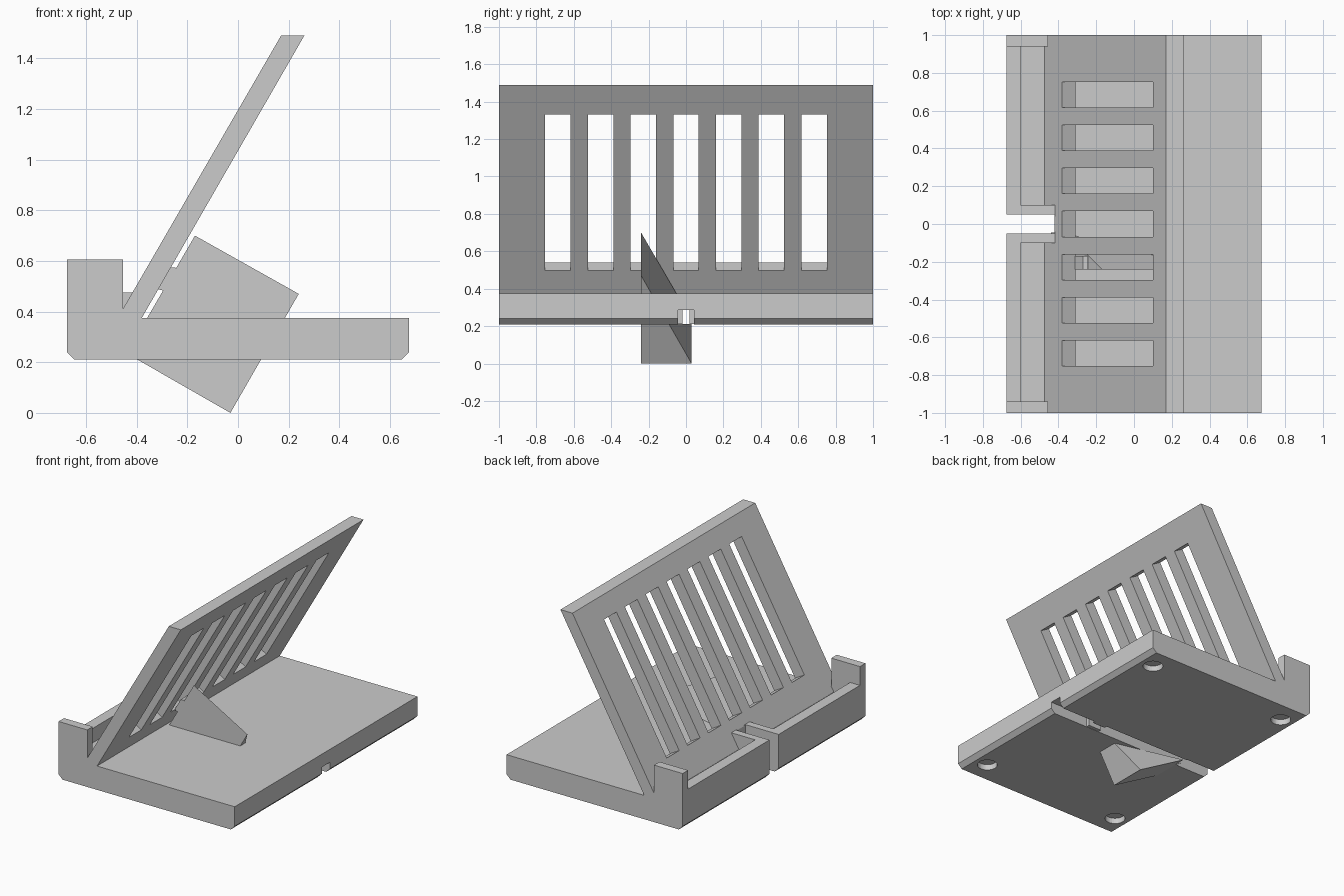
import bpy, bmesh, math
from mathutils import Matrix, Vector

if "Cube" in bpy.data.objects:
    bpy.data.objects.remove(bpy.data.objects["Cube"], do_unlink=True)

grey = bpy.data.materials.new("plain grey")
grey.use_nodes = True
grey.diffuse_color = (0.6, 0.6, 0.6, 1)
grey.node_tree.nodes["Principled BSDF"].inputs["Base Color"].default_value = (0.6, 0.6, 0.6, 1)


def add_object(name, bm):
    bmesh.ops.recalc_face_normals(bm, faces=bm.faces)
    mesh = bpy.data.meshes.new(name)
    bm.to_mesh(mesh)
    bm.free()
    mesh.materials.append(grey)
    ob = bpy.data.objects.new(name, mesh)
    bpy.context.collection.objects.link(ob)
    return ob


def extrude_profile(name, points, y0, y1):
    """Extrude an x-z outline along y."""
    bm = bmesh.new()
    face = bm.faces.new([bm.verts.new((x, y0, z)) for x, z in points])
    new = bmesh.ops.extrude_face_region(bm, geom=[face])["geom"]
    bmesh.ops.translate(bm, vec=(0, y1 - y0, 0),
                        verts=[v for v in new if isinstance(v, bmesh.types.BMVert)])
    return add_object(name, bm)


def box(name, x0, x1, y0, y1, z0, z1):
    return extrude_profile(name, [(x0, z0), (x1, z0), (x1, z1), (x0, z1)], y0, y1)


def combine(ob, tools, operation):
    """Apply a boolean with each tool, then discard the tools."""
    for tool in tools:
        tool.hide_render = True
        mod = ob.modifiers.new(tool.name, "BOOLEAN")
        mod.object, mod.operation, mod.solver = tool, operation, "EXACT"
    graph = bpy.context.evaluated_depsgraph_get()
    mesh = bpy.data.meshes.new_from_object(ob.evaluated_get(graph))
    ob.modifiers.clear()
    ob.data = mesh
    for tool in tools:
        bpy.data.objects.remove(tool, do_unlink=True)


# Base, low lip and leaning back plate share one outline
stand = extrude_profile("stand_body", [
    (-.645, .21), (.645, .21), (.675, .24), (.675, .375), (-.38, .375),
    (.262, 1.49), (.17, 1.49), (-.475, .375), (-.60, .375), (-.60, .475),
    (-.675, .475), (-.675, .24)], -1, 1)

# Tall end stops and low walls either side of the cable slot
stops = []
for side in (-1, 1):
    a, b = sorted((side * .94, side))
    stops.append(extrude_profile("end_stop", [
        (-.675, .3), (-.44, .3), (-.44, .436), (-.455, .41), (-.455, .605), (-.675, .605)], a, b))
    a, b = sorted((side * .04, side * .10))
    stops.append(extrude_profile("slot_wall", [
        (-.675, .3), (-.40, .3), (-.40, .475), (-.675, .475)], a, b))
combine(stand, stops, "UNION")

# Cable slot, underside channel, vents and foot recesses
cutters = [box("cable_slot", -.8, -.42, -.05, .05, .1, .8),
           box("cable_channel", -.5, .8, -.044, .044, .1, .285)]
along = Vector((.5, 0, .866))
for i in range(-3, 4):
    bm = bmesh.new()
    bmesh.ops.create_cube(bm, size=1, matrix=Matrix.Translation((-.105, .2283 * i, .935))
                          @ Matrix.Rotation(math.radians(30), 4, "Y")
                          @ Matrix.Diagonal((.3, .136, .96, 1)))
    cutters.append(add_object("vent", bm))
for x in (-.55, .55):
    for y in (-.85, .85):
        bm = bmesh.new()
        bmesh.ops.create_cone(bm, cap_ends=True, segments=32, radius1=.066, radius2=.066,
                              depth=.1, matrix=Matrix.Translation((x, y, .2)))
        cutters.append(add_object("foot_recess", bm))
combine(stand, cutters, "DIFFERENCE")

# Cable grips inside the channel
for side, name in ((-1, "right_cable_grip"), (1, "left_cable_grip")):
    a, b = sorted((side * .02, side * .05))
    box(name, .27, .37, a, b, .212, .29)

# Tilted triangular brace passing through the base
bm = bmesh.new()
ends = []
for top, low in (((-.17, .70), (-.44, .235)), ((.24, .47), (-.03, 0))):
    ends.append([bm.verts.new(p) for p in (
        (top[0], -.24, top[1]), (low[0], -.24, low[1]), (low[0], .03, low[1]))])
for tri in ends:
    bm.faces.new(tri)
for i in range(3):
    j = (i + 1) % 3
    bm.faces.new((ends[0][i], ends[0][j], ends[1][j], ends[1][i]))
brace = add_object("brace", bm)
combine(brace, [box("brace_channel", -.8, .8, -.044, .044, .212, .285)], "DIFFERENCE")

# Small spacer between the plate and the brace
extrude_profile("brace_spacer", [
    (-.32, .49), (-.285, .48), (-.235, .565), (-.25, .575), (-.27, .575)], -.24, -.17)

for ob in bpy.context.collection.objects:
    if ob.type == "MESH":
        for poly in ob.data.polygons:
            poly.use_smooth = False
